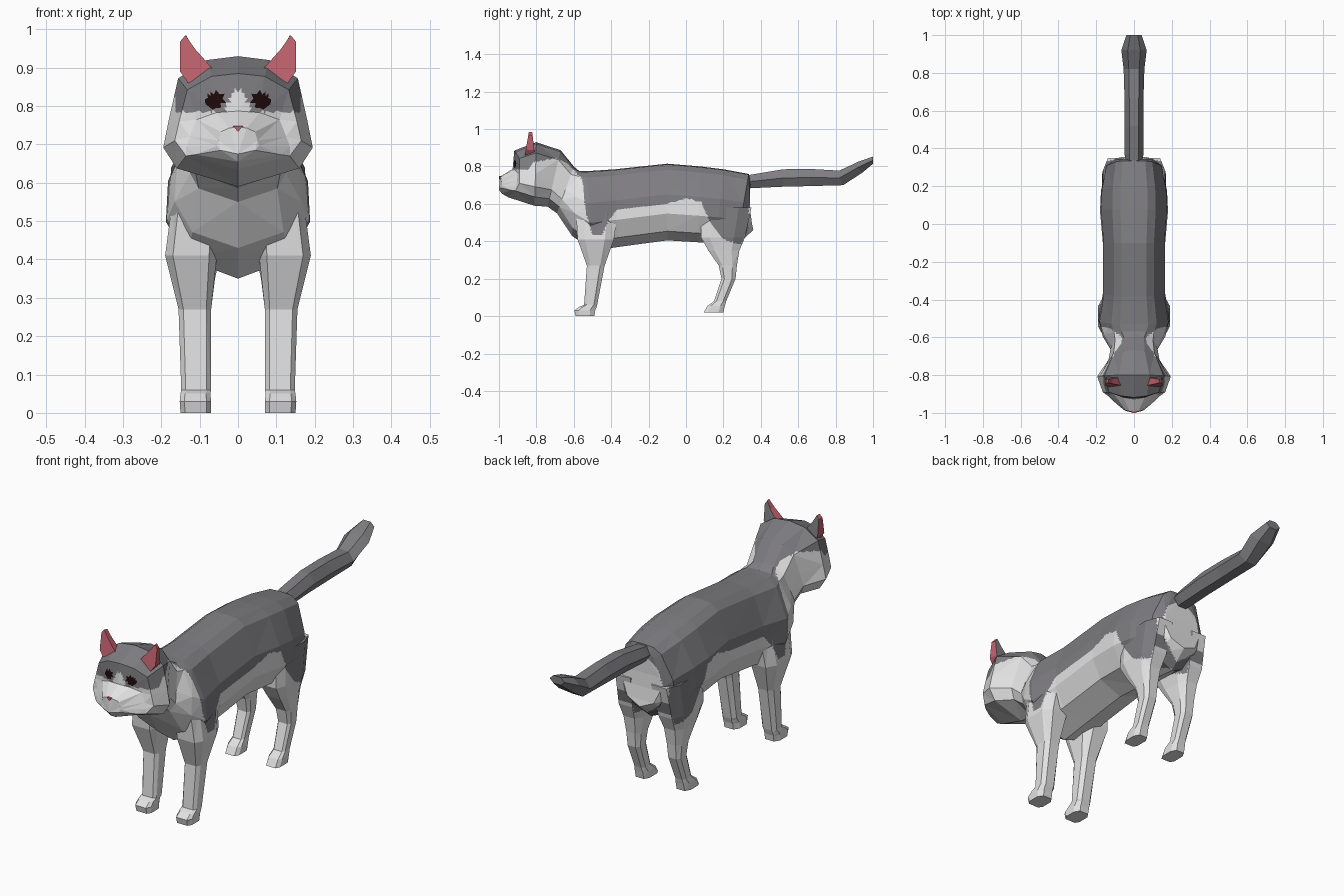
import bpy, bmesh, math
from mathutils import Vector

if "Cube" in bpy.data.objects:
    bpy.data.objects.remove(bpy.data.objects["Cube"])


def material(name, rgb):
    m = bpy.data.materials.new(name)
    m.diffuse_color = (*rgb, 1)
    m.use_nodes = True
    m.node_tree.nodes["Principled BSDF"].inputs["Base Color"].default_value = m.diffuse_color
    return m


MATS = [material("white fur", (0.76, 0.76, 0.76)),
        material("grey fur", (0.21, 0.205, 0.22)),
        material("pink skin", (0.52, 0.12, 0.15)),
        material("dark eye", (0.012, 0.003, 0.003))]
WHITE, GREY, PINK, EYE = range(4)

# lower border of the grey coat as (y, z), front to back
COAT = [(-1.1, .785), (-.84, .785), (-.82, .82), (-.70, .845), (-.64, .82), (-.58, .76),
        (-.555, .73), (-.535, .55), (-.50, .43), (-.45, .43), (-.42, .50),
        (-.37, .57), (-.1, .60), (0, .63), (.08, .61), (.13, .50),
        (.20, .41), (.29, .38), (.33, .46), (.345, .72), (1, .72)]


def coat_colour(c, n):
    x, y, z = abs(c.x), c.y, c.z
    if y < -.86 and ((x - .06) / .025) ** 2 + ((z - .815) / .021) ** 2 < 1:
        return EYE
    if y < -.85 and z < .84 and x < .012 + (.84 - z) * .45:
        return WHITE                                   # blaze between the eyes
    for (y0, z0), (y1, z1) in zip(COAT, COAT[1:]):
        if y0 <= y <= y1:
            return GREY if z > z0 + (z1 - z0) * (y - y0) / (y1 - y0) else WHITE
    return WHITE


def finish(name, bm, rule, fine=None):
    """Orient, optionally cut finely for colour borders, then colour by rule."""
    bmesh.ops.recalc_face_normals(bm, faces=bm.faces)
    if fine:
        bmesh.ops.triangulate(bm, faces=bm.faces)
        for _ in range(6):
            long = [e for e in bm.edges if e.calc_length() > fine]
            if not long:
                break
            bmesh.ops.subdivide_edges(bm, edges=long, cuts=1, use_grid_fill=True)
            bmesh.ops.triangulate(bm, faces=bm.faces)
    bm.normal_update()
    for f in bm.faces:
        f.material_index = rule(f.calc_center_median(), f.normal)
        f.smooth = False
    me = bpy.data.meshes.new(name)
    bm.to_mesh(me)
    bm.free()
    for m in MATS:
        me.materials.append(m)
    ob = bpy.data.objects.new(name, me)
    bpy.context.collection.objects.link(ob)
    return ob


def loft(name, rings, rule, fine=None):
    bm = bmesh.new()
    vs = [[bm.verts.new(p) for p in r] for r in rings]
    n = len(vs[0])
    for a, b in zip(vs, vs[1:]):
        for i in range(n):
            j = (i + 1) % n
            bm.faces.new((a[i], a[j], b[j], b[i]))
    bm.faces.new(vs[0])
    bm.faces.new(vs[-1])
    return finish(name, bm, rule, fine)


# half cross-sections: (fraction of half width, fraction from top to bottom)
BODY = [(0, 0), (.40, .01), (.64, .08), (.97, .40), (1, .65), (.72, .88), (0, 1)]
HEAD = [(0, 0), (.42, .03), (.80, .17), (.93, .50), (1, .70), (.82, .86), (0, 1)]


def section(profile, yt, zt, yb, zb, w, sweep=0):
    half = [(f * w, yt + (yb - yt) * t + sweep * f * f, zt + (zb - zt) * t)
            for f, t in profile]
    return half + [(-x, y, z) for x, y, z in half[-2:0:-1]]


# torso, neck and head in one skin
torso = [(.345, .73, .36, .46, .10, -.01), (.335, .76, .27, .38, .15),
         (.20, .785, .16, .39, .175), (.08, .80, .06, .395, .18),
         (-.10, .815, -.10, .405, .165), (-.38, .785, -.36, .37, .165),
         (-.53, .775, -.50, .35, .188), (-.57, .775, -.61, .43, .165)]
head = [(-.60, .80, -.69, .55, .125), (-.67, .887, -.74, .585, .135),
        (-.80, .93, -.81, .59, .195), (-.918, .885, -.95, .635, .165, .05),
        (-.927, .787, -.985, .655, .135, .06), (-.995, .745, -1.0, .675, .055, .015)]
loft("body_and_head", [section(BODY, *r) for r in torso] + [section(HEAD, *r) for r in head],
     coat_colour, .016)


def leg(name, rows, side):
    rings = []
    for z, y0, y1, x0, x1 in rows:
        cx, cy, rx, ry = (x0 + x1) / 2, (y0 + y1) / 2, (x1 - x0) / 2, (y1 - y0) / 2
        rings.append([(side * (cx + rx * a), cy + ry * b, z) for a, b in
                      ((1, .5), (.6, 1), (-.6, 1), (-1, .5),
                       (-1, -.6), (-.7, -1), (.7, -1), (1, -.6))])
    loft(name, rings, coat_colour, .02)


FRONT = [(.60, -.59, -.36, .05, .165), (.41, -.58, -.385, .055, .19),
         (.27, -.53, -.435, .07, .155), (.06, -.545, -.475, .07, .148),
         (.05, -.57, -.478, .072, .15), (.03, -.597, -.485, .07, .152),
         (0, -.59, -.49, .07, .15)]
HIND = [(.58, .08, .35, .03, .165), (.42, .08, .315, .045, .17),
        (.35, .12, .285, .06, .16), (.27, .175, .272, .07, .15),
        (.20, .19, .265, .075, .145), (.08, .15, .215, .08, .142),
        (.055, .115, .208, .075, .147), (.02, .095, .20, .075, .147)]

EAR = [(.055, .885), (.13, .86), (.151, .89), (.151, .968), (.137, .985), (.113, .95)]


def ear(name, side):
    bm = bmesh.new()
    front, back = [], []
    for x, z in EAR:
        k = (z - .86) / .125
        front.append(bm.verts.new((side * x, -.862 + .022 * k, z)))
        back.append(bm.verts.new((side * (x + (.12 - x) * .15), -.808 - .014 * k, z - .002)))
    bm.faces.new(front)
    bm.faces.new(back)
    for i in range(len(EAR)):
        j = (i + 1) % len(EAR)
        bm.faces.new((front[i], front[j], back[j], back[i]))
    # pink inside, grey behind
    finish(name, bm, lambda c, n: GREY if n.y > .5 else PINK)


for side, word in ((1, "left"), (-1, "right")):
    leg("front_leg_" + word, FRONT, side)
    leg("hind_leg_" + word, HIND, side)
    ear("ear_" + word, side)

# tail: six-sided tube of (y, lower z, upper z, half width)
TAIL = [(.31, .685, .75, .04), (.37, .685, .76, .05), (.52, .692, .785, .05),
        (.66, .695, .787, .05), (.82, .70, .778, .055), (.92, .765, .825, .067),
        (1.0, .815, .853, .04)]
loft("tail", [[(w * a, y + (.02 if b < .5 and y > .8 and y < .95 else 0), z0 + (z1 - z0) * b)
               for a, b in ((.5, 1), (1, .5), (.5, 0), (-.5, 0), (-1, .5), (-.5, 1))]
              for y, z0, z1, w in TAIL], lambda c, n: GREY)

# nose: tiny pointed wedge
loft("nose", [[(-.013, y, .748), (.013, y, .748), (0, y, .733)] for y in (-.985, -1.0)],
     lambda c, n: PINK)
